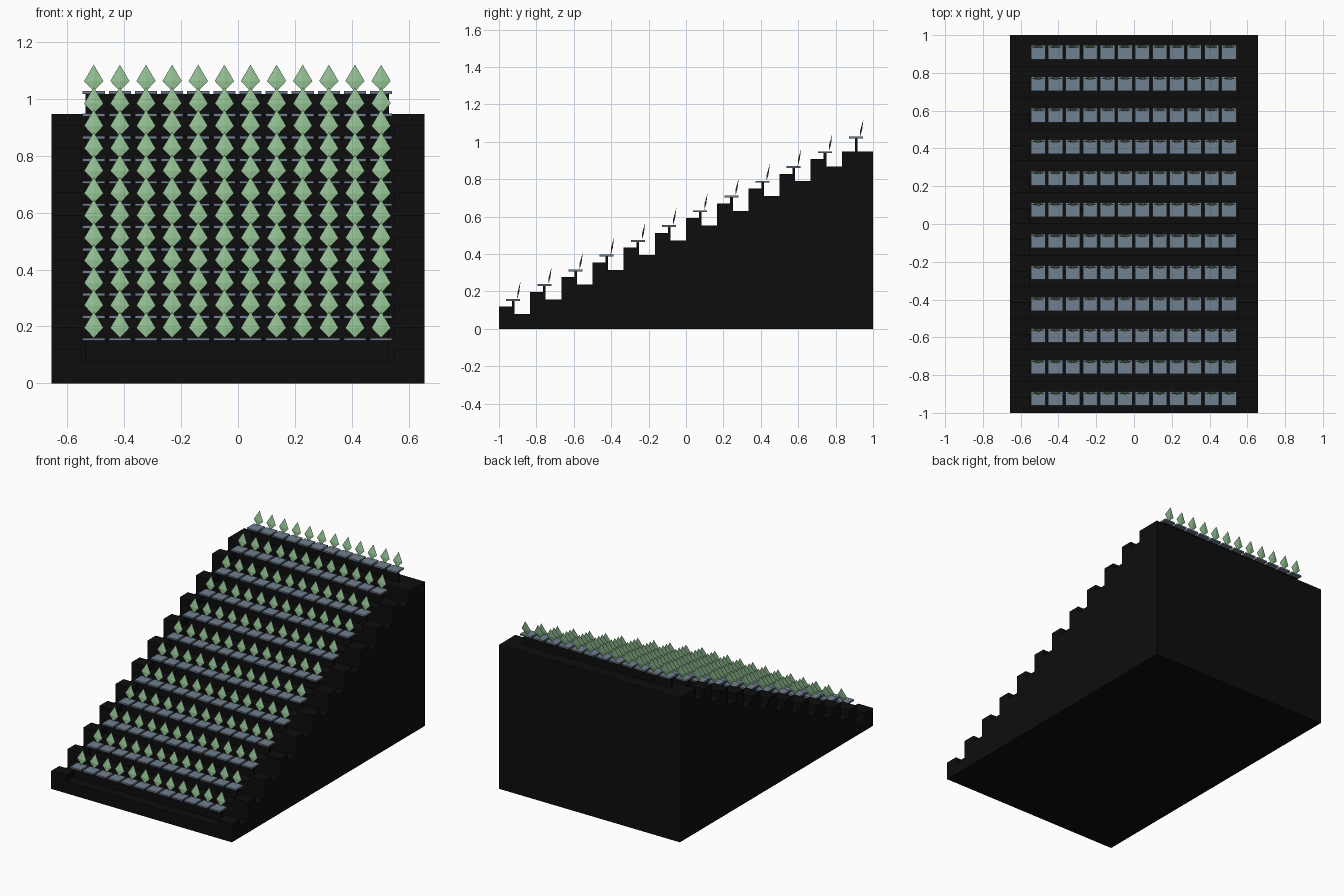
import bpy, bmesh

if "Cube" in bpy.data.objects:
    bpy.data.objects.remove(bpy.data.objects["Cube"])

ROWS, SEATS = 12, 12
DEPTH, RISE = 2 / ROWS, 0.947 / ROWS
HALF_W, AISLE_X = 0.656, 0.55
SEAT_GAP, X_OFF = 0.0919, -0.002


def material(name, rgb):
    m = bpy.data.materials.new(name)
    m.diffuse_color = (*rgb, 1)
    m.use_nodes = True
    m.node_tree.nodes["Principled BSDF"].inputs["Base Color"].default_value = m.diffuse_color
    return m


BLACK = material("matte black", (0.004, 0.004, 0.004))
SLATE = material("slate grey", (0.162, 0.216, 0.279))
GREEN = material("sage green", (0.275, 0.503, 0.275))


def add_object(name, bm, mat):
    bmesh.ops.recalc_face_normals(bm, faces=bm.faces)
    me = bpy.data.meshes.new(name)
    bm.to_mesh(me)
    bm.free()
    me.materials.append(mat)
    ob = bpy.data.objects.new(name, me)
    bpy.context.collection.objects.link(ob)
    return ob


def box(bm, x0, x1, y0, y1, z0, z1):
    vs = bmesh.ops.create_cube(bm, size=1)["verts"]
    for v in vs:
        v.co = (x1 if v.co.x > 0 else x0,
                y1 if v.co.y > 0 else y0,
                z1 if v.co.z > 0 else z0)


def extruded_profile(bm, pts, x0, x1):
    face = bm.faces.new([bm.verts.new((x0, y, z)) for y, z in pts])
    new = bmesh.ops.extrude_face_region(bm, geom=[face])["geom"]
    bmesh.ops.translate(bm, vec=(x1 - x0, 0, 0),
                        verts=[g for g in new if isinstance(g, bmesh.types.BMVert)])


# Stepped grandstand body
profile = [(1, 0), (-1, 0)]
for i in range(ROWS):
    y, z = -1 + i * DEPTH, (i + 1) * RISE
    profile += [(y, z), (y + DEPTH, z)]
bm = bmesh.new()
extruded_profile(bm, profile, -HALF_W, HALF_W)
add_object("terrace", bm, BLACK)

# Half-height aisle steps along both sides
bm = bmesh.new()
for i in range(ROWS - 1):
    y, z = -1 + i * DEPTH, (i + 1) * RISE
    for x0, x1 in ((-HALF_W, -AISLE_X), (AISLE_X, HALF_W)):
        box(bm, x0, x1, y, y + DEPTH / 2, z, z + RISE / 2)
add_object("aisle_steps", bm, BLACK)

# Upright rail carrying each row, seat pads, and kite-shaped backrests
rails, pads, backs = bmesh.new(), bmesh.new(), bmesh.new()
for i in range(ROWS):
    c, z = -1 + (i + 0.5) * DEPTH, (i + 1) * RISE
    box(rails, X_OFF - 0.534, X_OFF + 0.534, c - 0.014, c, z, z + 0.071)
    for j in range(SEATS):
        x = X_OFF + (j - (SEATS - 1) / 2) * SEAT_GAP
        box(pads, x - 0.039, x + 0.039, c - 0.045, c + 0.03, z + 0.071, z + 0.081)
        low = backs.verts.new((x, c + 0.014, z + 0.081))
        tip = backs.verts.new((x, c + 0.032, z + 0.174))
        ring = [backs.verts.new((x + dx, c + 0.02 + dy, z + 0.116))
                for dx, dy in ((-0.034, 0), (0, -0.005), (0.034, 0), (0, 0.005))]
        for k in range(4):
            a, b = ring[k], ring[(k + 1) % 4]
            backs.faces.new((a, b, tip))
            backs.faces.new((b, a, low))
add_object("seat_rails", rails, BLACK)
add_object("seat_pads", pads, SLATE)
add_object("backrests", backs, GREEN)
